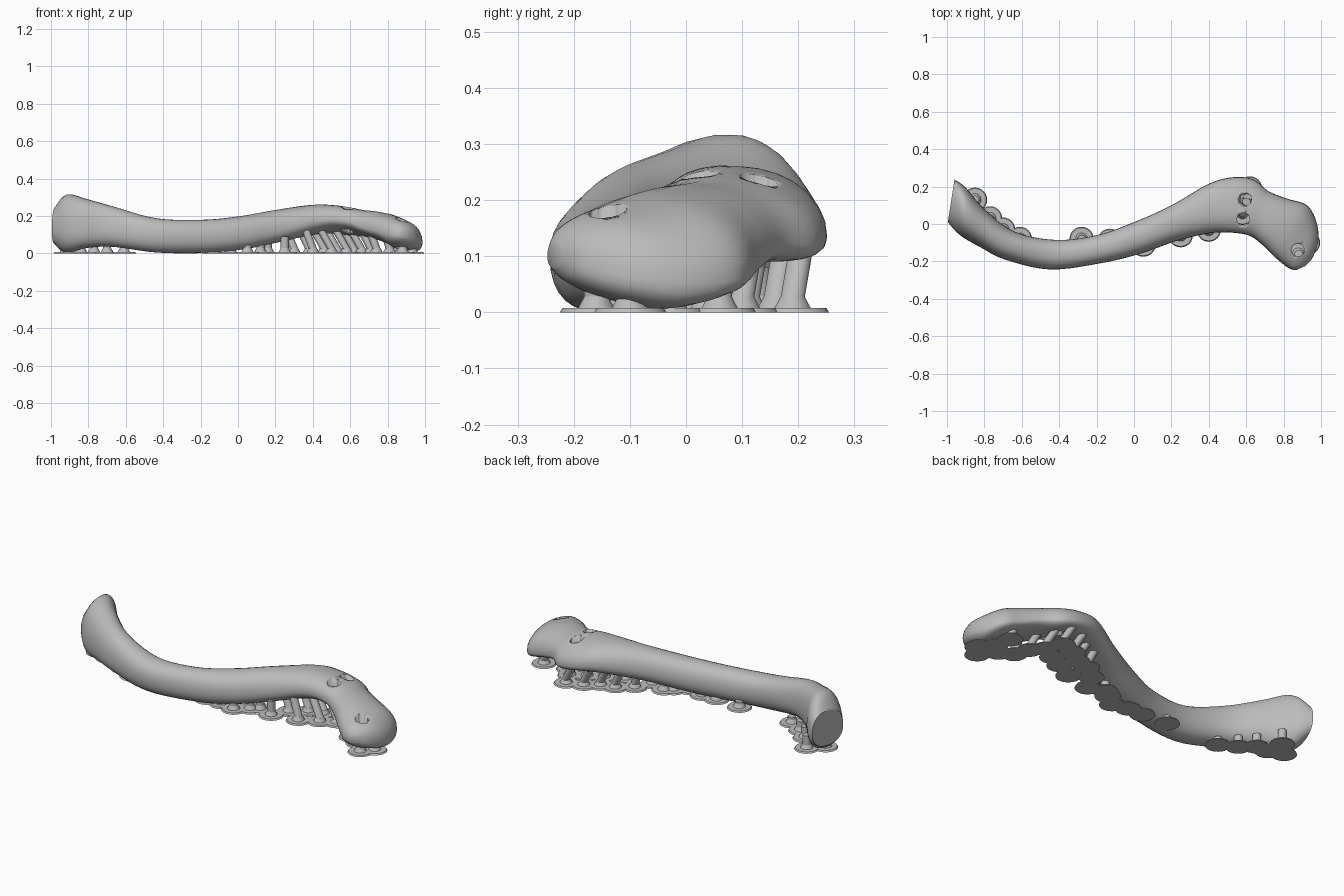
import bpy, bmesh, math
from mathutils import Vector

if "Cube" in bpy.data.objects:
    bpy.data.objects.remove(bpy.data.objects["Cube"])

grey = bpy.data.materials.new("bone grey")
grey.use_nodes = True
grey.diffuse_color = (0.5, 0.5, 0.5, 1)
grey.node_tree.nodes["Principled BSDF"].inputs["Base Color"].default_value = (0.5, 0.5, 0.5, 1)


def finish(name, bm, angle):
    bmesh.ops.recalc_face_normals(bm, faces=bm.faces)
    mesh = bpy.data.meshes.new(name)
    bm.to_mesh(mesh)
    bm.free()
    mesh.materials.append(grey)
    ob = bpy.data.objects.new(name, mesh)
    bpy.context.collection.objects.link(ob)
    bpy.ops.object.select_all(action="DESELECT")
    ob.select_set(True)
    bpy.context.view_layer.objects.active = ob
    bpy.ops.object.shade_smooth_by_angle(angle=math.radians(angle))
    return ob


# Cross-sections: back x y z, front x y z, top z, bottom z
SECTIONS = [
    (-.96, .238, .15, -.995, .01, .13, .25, .05),
    (-.90, .195, .15, -.93, -.06, .12, .315, .005),
    (-.80, .08, .15, -.82, -.125, .12, .29, .03),
    (-.64, -.04, .13, -.69, -.19, .12, .25, .035),
    (-.42, -.085, .1, -.45, -.243, .1, .188, .005),
    (-.2, -.06, .09, -.18, -.21, .09, .18, .004),
    (0, .01, .11, .03, -.16, .1, .2, .02),
    (.2, .1, .14, .23, -.09, .13, .235, .06),
    (.4, .215, .16, .4, -.05, .17, .26, .1),
    (.53, .25, .14, .5, -.045, .18, .255, .11),
    (.64, .238, .12, .59, -.055, .17, .24, .1),
    (.72, .175, .12, .64, -.075, .15, .23, .09),
    (.82, .135, .09, .69, -.115, .13, .222, .07),
    (.925, .1, .06, .74, -.165, .12, .205, .04),
    (.976, .01, .05, .78, -.2, .11, .185, .015),
    (.985, -.09, .06, .815, -.228, .1, .17, .03),
    (.955, -.18, .08, .84, -.242, .1, .15, .055),
    (.915, -.225, .1, .865, -.247, .1, .125, .08),
]
STEPS, SIDES = 5, 28


def spline(a, b, c, d, t):
    return [q + .5 * t * (r - p + t * (2 * p - 5 * q + 4 * r - s + t * (3 * (q - r) + s - p)))
            for p, q, r, s in zip(a, b, c, d)]


def power(v, e):
    return math.copysign(abs(v) ** e, v)


def section_ring(bm, s):
    back, front = Vector(s[:3]), Vector(s[3:6])
    mid, half = (back + front) / 2, (back - front) / 2
    ring = []
    for i in range(SIDES):
        a = math.tau * i / SIDES
        c, h = power(math.cos(a), .88), power(math.sin(a), .88)
        p = mid + half * c
        p.z += abs(h) * ((s[6] if h > 0 else s[7]) - mid.z)
        ring.append(bm.verts.new(p))
    return ring


# Bone: a lofted S-shaped body with flattened ends
bm = bmesh.new()
pad = [SECTIONS[0]] + SECTIONS + [SECTIONS[-1]]
rows = [spline(*pad[i:i + 4], j / STEPS) for i in range(len(pad) - 3) for j in range(STEPS)]
rows.append(SECTIONS[-1])
rings = [section_ring(bm, r) for r in rows]
for lower, upper in zip(rings, rings[1:]):
    for i in range(SIDES):
        k = (i + 1) % SIDES
        bm.faces.new((lower[i], lower[k], upper[k], upper[i]))
bm.faces.new(rings[0])
bm.faces.new(rings[-1])
bone = finish("collar_bone", bm, 40)


def tube(bm, a, b, r1, r2, sides=14):
    """Closed tapered tube with level ends."""
    ends = []
    for p, r in ((a, r1), (b, r2)):
        ends.append([bm.verts.new((p[0] + r * math.cos(math.tau * i / sides),
                                   p[1] + r * math.sin(math.tau * i / sides), p[2]))
                     for i in range(sides)])
    for i in range(sides):
        k = (i + 1) % sides
        bm.faces.new((ends[0][i], ends[0][k], ends[1][k], ends[1][i]))
    bm.faces.new(ends[0])
    bm.faces.new(ends[1])


# Screw holes drilled through the bone
bm = bmesh.new()
for x, y, lean in ((.585, .13, .05), (.585, .025, 0), (.875, -.14, 0)):
    tube(bm, (x + lean, y, -.02), (x - lean * .2, y, .35), .034, .034, 24)
cutter = finish("hole_cutter", bm, 40)
cutter.hide_render = True
drill = bone.modifiers.new("holes", "BOOLEAN")
drill.operation = "DIFFERENCE"
drill.solver = "EXACT"
drill.object = cutter
bpy.context.view_layer.objects.active = bone
bpy.ops.object.modifier_apply(modifier="holes")
bpy.data.objects.remove(cutter)

# Supports: round foot, short cone and leaning post; x, y, post top z, lean in x
FEET = [
    (-.92, .06, .05, 0), (-.85, .13, .08, 0), (-.84, .03, .06, 0), (-.77, .03, .07, 0),
    (-.7, -.03, .06, 0), (-.61, -.08, .04, 0),
    (-.28, -.08, .04, 0), (-.13, -.09, .04, 0), (-.04, -.09, .05, 0), (.05, -.11, .06, 0),
    (.12, -.06, .07, 0), (.16, -.03, .08, 0), (.25, -.06, .09, 0), (.3, .03, .1, -.03),
    (.4, -.03, .13, -.04), (.38, .09, .13, -.05), (.46, .11, .13, -.06), (.5, .02, .13, -.06),
    (.53, .16, .13, -.06), (.58, .06, .13, -.06), (.62, .19, .13, -.06), (.66, .1, .13, -.06),
    (.71, .04, .12, -.05), (.74, -.04, .11, -.03), (.81, -.08, .1, -.02), (.87, -.03, .08, 0),
    (.88, -.16, .1, 0), (.93, -.1, .08, 0), (.85, .06, .09, -.03),
]
bm = bmesh.new()
for x, y, top, lean in FEET:
    tube(bm, (x, y, 0), (x, y, .008), .065, .06, 24)
    tube(bm, (x, y, .006), (x, y, .028), .034, .022)
    tube(bm, (x, y, .026), (x + lean, y - lean * .3, top), .022, .022)
finish("print_supports", bm, 35)
